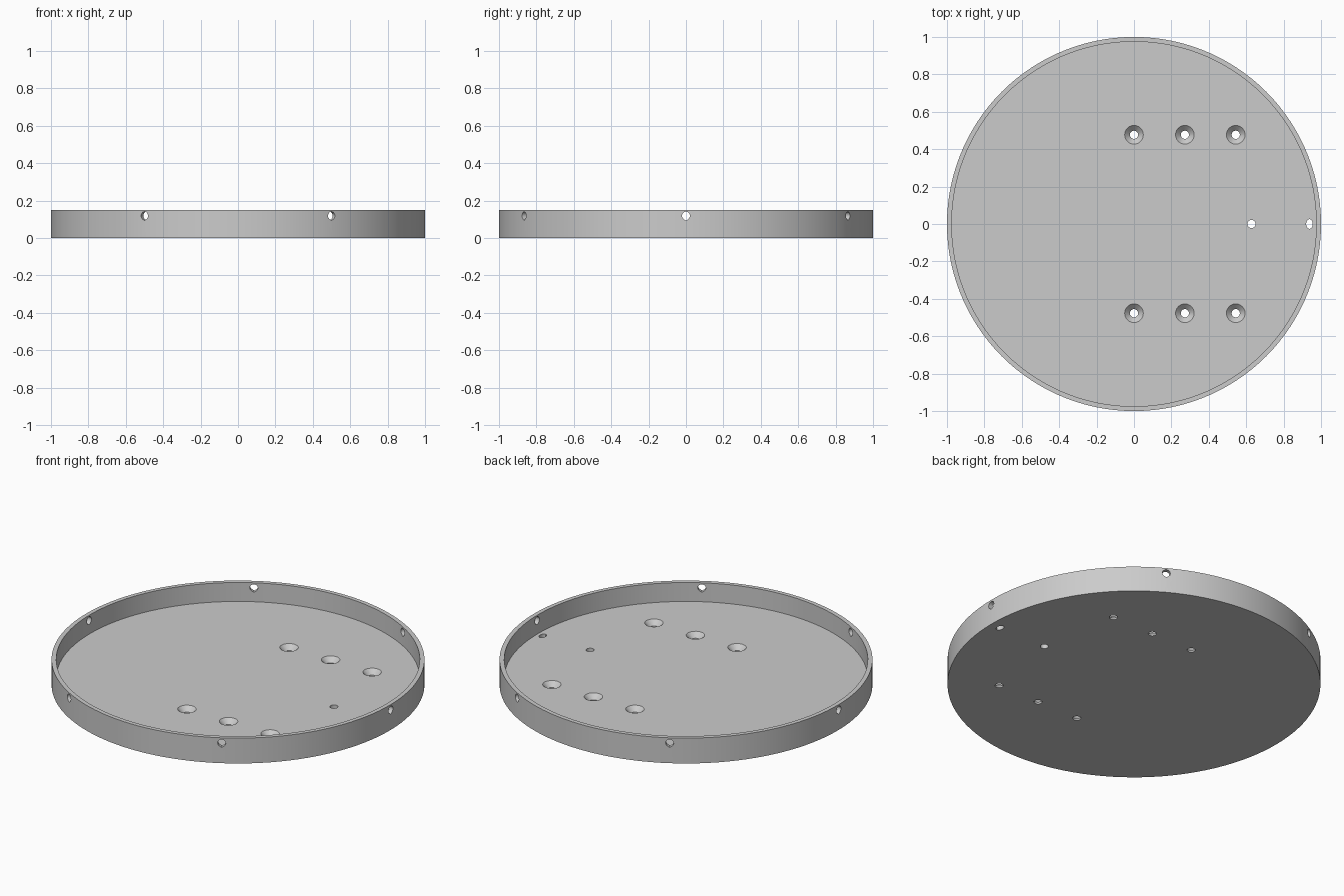
import bpy, bmesh
from math import radians, tau
from mathutils import Matrix, Vector

cube = bpy.data.objects.get("Cube")
if cube:
    bpy.data.objects.remove(cube, do_unlink=True)

RIM, INNER, HEIGHT, FLOOR = 1.0, 0.975, 0.15, 0.038
HOLE = 0.022

grey = bpy.data.materials.new("grey")
grey.use_nodes = True
colour = (0.6, 0.6, 0.6, 1)
grey.diffuse_color = colour
grey.node_tree.nodes["Principled BSDF"].inputs["Base Color"].default_value = colour


def lathe(bm, profile, steps, matrix=Matrix(), point=1.0):
    """Revolve an (r, z) profile about z; point stretches the +x corner."""
    part = bmesh.new()
    verts = [part.verts.new((r, 0, z)) for r, z in profile]
    edges = [part.edges.new(pair) for pair in zip(verts, verts[1:])]
    bmesh.ops.spin(part, geom=verts + edges, cent=(0, 0, 0), axis=(0, 0, 1),
                   angle=tau, steps=steps, use_duplicate=False)
    bmesh.ops.remove_doubles(part, verts=part.verts, dist=1e-5)
    for v in part.verts:
        if v.co.x > 0 and abs(v.co.y) < 1e-5:
            v.co.x *= point
    bmesh.ops.transform(part, matrix=matrix, verts=part.verts)
    bmesh.ops.recalc_face_normals(part, faces=part.faces)
    mesh = bpy.data.meshes.new("part")
    part.to_mesh(mesh)
    part.free()
    bm.from_mesh(mesh)
    bpy.data.meshes.remove(mesh)


def make_object(name, bm):
    mesh = bpy.data.meshes.new(name)
    bm.to_mesh(mesh)
    bm.free()
    mesh.materials.append(grey)
    obj = bpy.data.objects.new(name, mesh)
    bpy.context.collection.objects.link(obj)
    return obj


# Shallow round tray
bm = bmesh.new()
lathe(bm, [(0, 0), (RIM, 0), (RIM, HEIGHT), (INNER, HEIGHT),
           (INNER, FLOOR), (0, FLOOR)], 120)
tray = make_object("tray", bm)

# All holes are gathered in one cutter
bm = bmesh.new()

# Countersunk screw holes in two rows
sink = [(0, -0.02), (HOLE, -0.02), (HOLE, 0.01), (0.05, FLOOR),
        (0.06, FLOOR + 0.01), (0, FLOOR + 0.01)]
for y in (-0.477, 0.477):
    for x in (0, 0.272, 0.544):
        lathe(bm, sink, 24, Matrix.Translation((x, y, 0)))

# Plain floor hole and a narrow slot beside the rim
drill = [(0, -0.02), (HOLE, -0.02), (HOLE, 0.06), (0, 0.06)]
lathe(bm, drill, 16, Matrix.Translation((0.628, 0, 0)))
lathe(bm, drill, 16, Matrix.Translation((0.938, 0, 0)) @ Matrix.Diagonal((0.8, 1.2, 1, 1)))

# Six holes through the wall, slightly pointed at the bottom
side_drill = [(0, 0), (HOLE, 0), (HOLE, 0.2), (0, 0.2)]
for i in range(6):
    place = (Matrix.Rotation(tau * i / 6, 4, 'Z')
             @ Matrix.Translation((0.9, 0, 0.119))
             @ Matrix.Rotation(radians(90), 4, 'Y'))
    lathe(bm, side_drill, 12, place, point=1.15)
cutter = make_object("hole_cutter", bm)
cutter.hide_render = True

# Cut the holes, then discard the cutter
cut = tray.modifiers.new("holes", 'BOOLEAN')
cut.operation = 'DIFFERENCE'
cut.solver = 'EXACT'
cut.object = cutter
for obj in bpy.context.selected_objects:
    obj.select_set(False)
bpy.context.view_layer.objects.active = tray
tray.select_set(True)
bpy.ops.object.modifier_apply(modifier=cut.name)
bpy.data.objects.remove(cutter, do_unlink=True)
bpy.ops.object.shade_smooth_by_angle(angle=radians(32))
